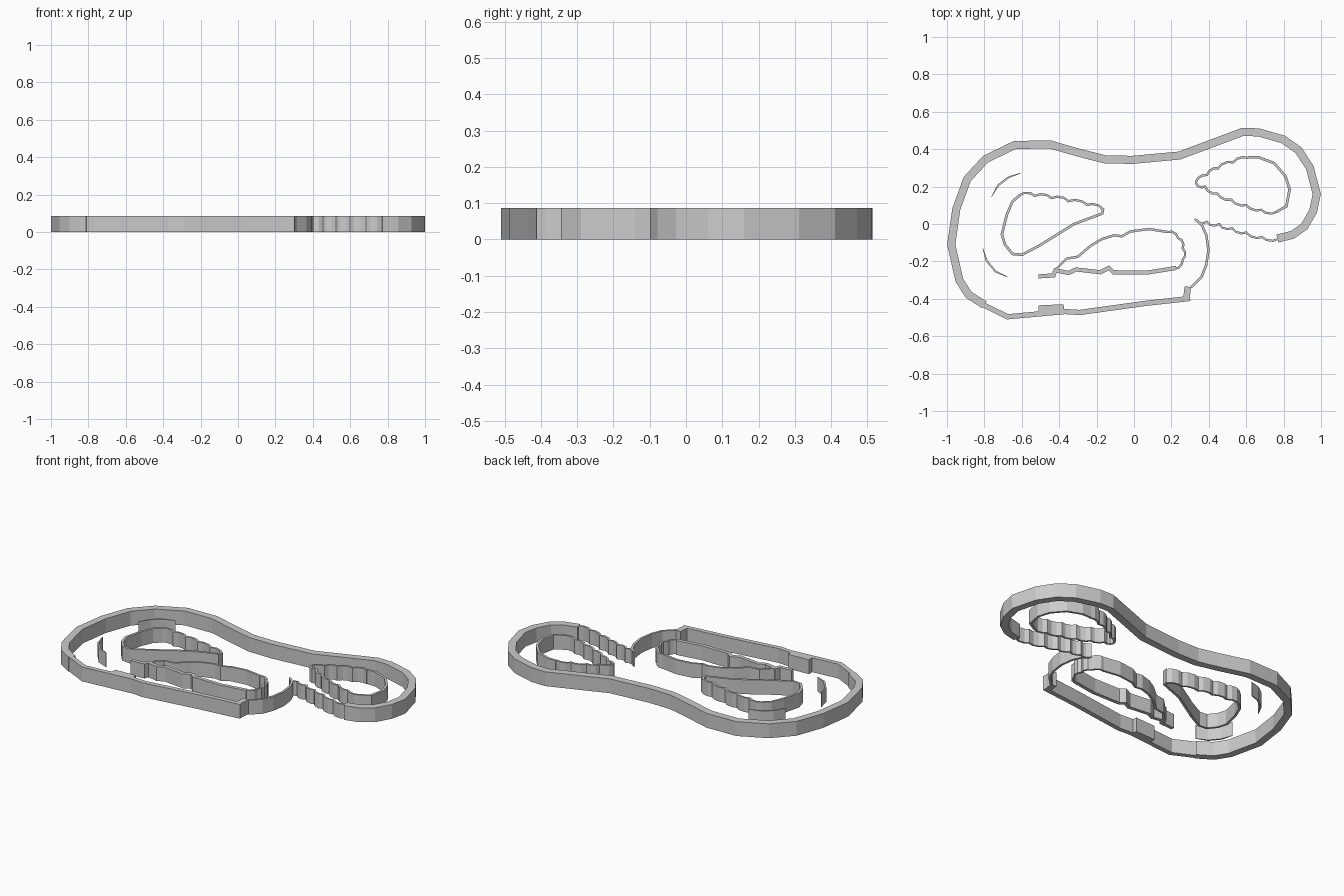
import bpy, bmesh
from mathutils import Vector

H = 0.086


def wall(name, pts, width, closed=False, bulge=0.0, taper=False):
    """Upright strip along a path; bulge turns every segment into a small arc."""
    p = [Vector(q) for q in pts]
    n = len(p)
    if bulge:
        out = []
        for i in range(n if closed else n - 1):
            a, b = p[i], p[(i + 1) % n]
            d = (b - a).normalized()
            side = Vector((-d.y, d.x)) * bulge
            out += [a, a.lerp(b, 0.3) + side, a.lerp(b, 0.7) + side]
        p = out if closed else out + [p[-1]]
        n = len(p)
    bm = bmesh.new()
    rings = []
    for i in range(n):
        a = p[i - 1] if (closed or i) else p[i]
        b = p[(i + 1) % n] if (closed or i < n - 1) else p[i]
        d1 = (p[i] - a).normalized() if i or closed else (b - p[i]).normalized()
        d2 = (b - p[i]).normalized() if b != p[i] else d1
        t = (d1 + d2).normalized()
        m = Vector((-t.y, t.x))
        w = width / 2 / max(0.7, t.dot(d1))
        if taper and i in (0, n - 1):
            w *= 0.3
        l, r = p[i] + m * w, p[i] - m * w
        rings.append([bm.verts.new((v.x, v.y, z))
                      for v, z in ((l, 0), (r, 0), (r, H), (l, H))])
    for i in range(n if closed else n - 1):
        a, b = rings[i], rings[(i + 1) % n]
        for k in range(4):
            j = (k + 1) % 4
            bm.faces.new((a[k], a[j], b[j], b[k]))
    if not closed:
        bm.faces.new(rings[0])
        bm.faces.new(rings[-1])
    bmesh.ops.recalc_face_normals(bm, faces=bm.faces)
    me = bpy.data.meshes.new(name)
    bm.to_mesh(me)
    bm.free()
    ob = bpy.data.objects.new(name, me)
    bpy.context.collection.objects.link(ob)


# Thick outer rim, clockwise from the lower left to the lower right
wall("outer_rim", [
    (-.80, -.432), (-.885, -.378), (-.934, -.30), (-.977, -.11), (-.95, .08),
    (-.892, .24), (-.793, .347), (-.638, .422), (-.451, .426), (-.291, .38),
    (-.152, .345), (-.008, .343), (.243, .366), (.58, .492), (.665, .49),
    (.798, .452), (.879, .395), (.94, .302), (.977, .16), (.958, .069),
    (.911, -.013), (.847, -.058), (.767, -.078)], .043)
# Thinner front rim with its tab and block
wall("front_rim", [(.30, -.398), (.056, -.425), (-.29, -.473), (-.37, -.468),
                   (-.50, -.48), (-.676, -.496), (-.81, -.43)], .028)
wall("front_rim_tab", [(.28, -.40), (.288, -.335)], .035)
wall("front_rim_block", [(-.51, -.459), (-.375, -.453)], .048)

# Scalloped edge and arc joining the rim
wall("scalloped_edge", [(.77, -.08), (.685, -.07), (.60, -.045), (.525, -.022),
                        (.455, 0), (.39, .012), (.325, .027)], .011, bulge=.013)
wall("joining_arc", [(.335, .02), (.365, -.01), (.387, -.06), (.398, -.14),
                     (.386, -.22), (.36, -.285), (.305, -.338)], .013)

# Small free-standing arcs
wall("upper_small_arc", [(-.606, .272), (-.67, .25), (-.725, .208),
                         (-.762, .145)], .01, taper=True)
wall("lower_small_arc", [(-.808, -.13), (-.788, -.196), (-.74, -.255),
                         (-.676, -.283)], .01, taper=True)

# Left teardrop: scalloped top, plain point and rounded base
wall("left_drop_top", [(-.61, .155), (-.53, .15), (-.44, .138), (-.35, .122),
                       (-.25, .102), (-.165, .078)], .012, bulge=.013)
wall("left_drop_base", [(-.165, .085), (-.17, .056), (-.32, 0), (-.505, -.115),
                        (-.60, -.165), (-.65, -.16), (-.69, -.11),
                        (-.706, -.055), (-.68, .05), (-.65, .12), (-.61, .155)], .014)

# Right teardrop
wall("right_drop_top", [(.33, .222), (.39, .262), (.45, .298), (.53, .33),
                        (.61, .353)], .012, bulge=.012)
wall("right_drop_base", [(.61, .357), (.665, .357), (.75, .325), (.81, .255),
                         (.832, .185), (.815, .095), (.76, .064)], .014)
wall("right_drop_bottom", [(.76, .064), (.68, .076), (.60, .102), (.52, .13),
                           (.445, .163), (.38, .20), (.33, .222)], .012, bulge=.012)

# Middle lobe: thin scalloped crown and thicker wavy base
wall("lobe_crown", [(-.42, -.245), (-.36, -.185), (-.30, -.175), (-.23, -.115),
                    (-.17, -.08), (-.105, -.06), (-.065, -.066), (-.02, -.04),
                    (.08, -.027), (.18, -.043)], .013)
wall("lobe_end", [(.18, -.043), (.235, -.075), (.26, -.13), (.26, -.19),
                  (.215, -.24)], .012, bulge=.013)
wall("lobe_base", [(.225, -.235), (.07, -.26), (-.11, -.258), (-.135, -.235),
                   (-.18, -.258), (-.31, -.243), (-.35, -.262), (-.42, -.248),
                   (-.43, -.275), (-.51, -.28)], .022)
